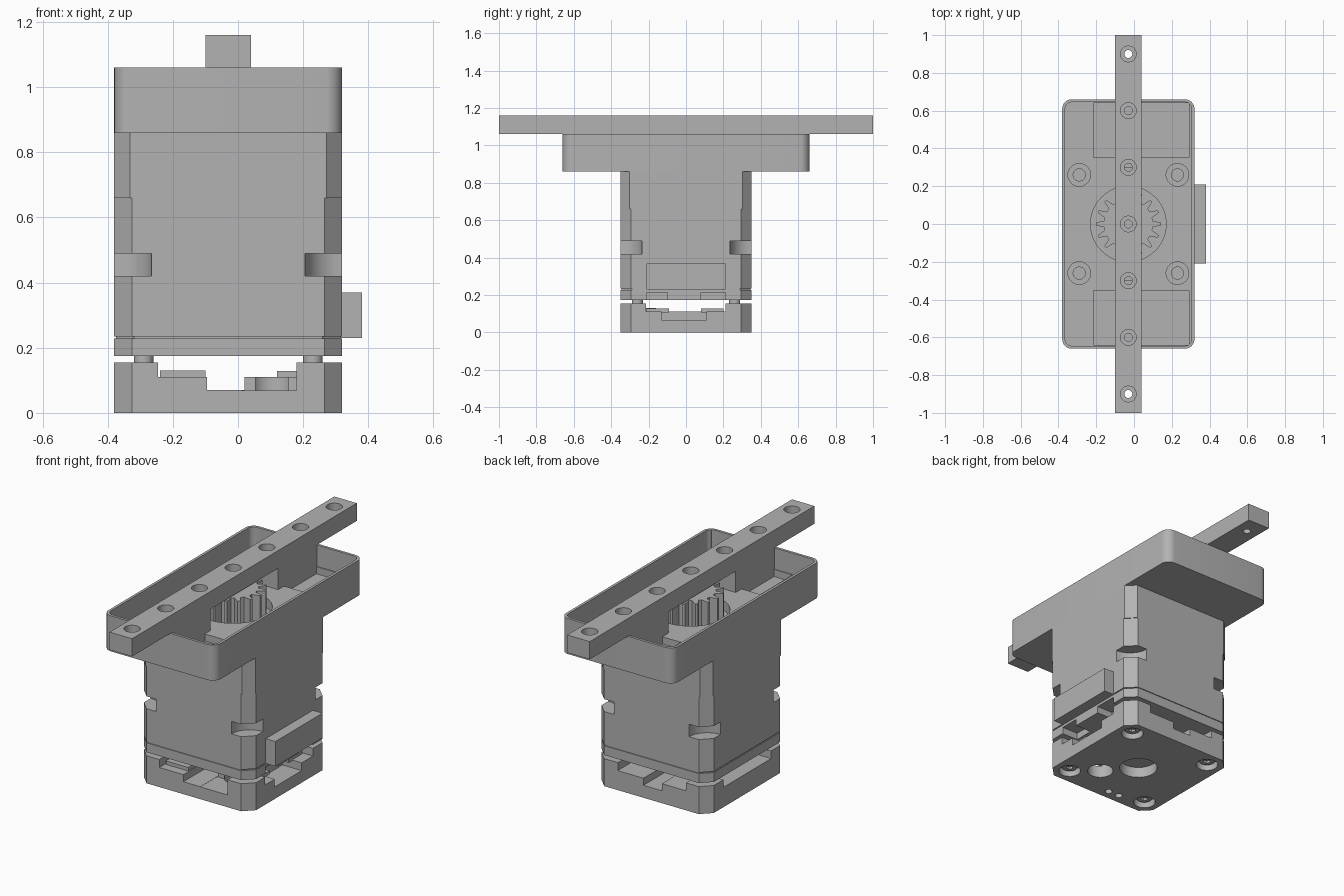
import bpy, bmesh, math
from mathutils import Matrix

cube = bpy.data.objects.get("Cube")
if cube:
    bpy.data.objects.remove(cube, do_unlink=True)

grey = bpy.data.materials.new("plain_grey")
grey.use_nodes = True
grey.diffuse_color = (0.45, 0.45, 0.45, 1)
grey.node_tree.nodes["Principled BSDF"].inputs["Base Color"].default_value = (0.45, 0.45, 0.45, 1)

CX = -0.03      # motor axis
HALF = 0.35     # half width of the motor
BOLT = 0.26     # bolt spacing from the axis
CORNERS = [(sx, sy) for sx in (-1, 1) for sy in (-1, 1)]


def make(name, bm):
    bmesh.ops.recalc_face_normals(bm, faces=bm.faces)
    mesh = bpy.data.meshes.new(name)
    bm.to_mesh(mesh)
    bm.free()
    mesh.materials.append(grey)
    ob = bpy.data.objects.new(name, mesh)
    bpy.context.collection.objects.link(ob)
    return ob


def prism(name, points, z0, z1):
    bm = bmesh.new()
    face = bm.faces.new([bm.verts.new((x, y, z0)) for x, y in points])
    top = bmesh.ops.extrude_face_region(bm, geom=[face])["geom"]
    for v in top:
        if isinstance(v, bmesh.types.BMVert):
            v.co.z = z1
    return make(name, bm)


def box(name, x0, x1, y0, y1, z0, z1):
    return prism(name, [(x0, y0), (x1, y0), (x1, y1), (x0, y1)], z0, z1)


def cyl(name, x, y, r, z0, z1, n=32):
    pts = [(x + r * math.cos(2 * math.pi * i / n), y + r * math.sin(2 * math.pi * i / n)) for i in range(n)]
    return prism(name, pts, z0, z1)


def rounded(name, hx, hy, r, z0, z1, steps=8):
    """Rectangle about the motor axis; one step gives chamfered corners."""
    pts = []
    for q, (sx, sy) in enumerate([(1, 1), (-1, 1), (-1, -1), (1, -1)]):
        for i in range(steps + 1):
            a = math.pi / 2 * (q + i / steps)
            pts.append((CX + sx * (hx - r) + r * math.cos(a), sy * (hy - r) + r * math.sin(a)))
    return prism(name, pts, z0, z1)


def cut(ob, *cutters):
    for c in cutters:
        mod = ob.modifiers.new("cut", "BOOLEAN")
        mod.operation = "DIFFERENCE"
        mod.solver = "EXACT"
        mod.object = c
        bpy.context.view_layer.objects.active = ob
        bpy.ops.object.modifier_apply(modifier=mod.name)
        bpy.data.objects.remove(c, do_unlink=True)
    return ob


def smooth(ob):
    bpy.ops.object.select_all(action="DESELECT")
    ob.select_set(True)
    bpy.context.view_layer.objects.active = ob
    bpy.ops.object.shade_smooth_by_angle(angle=math.radians(30))


# Motor body with chamfered corners and curved corner notches
lower = rounded("motor_lower_body", HALF, HALF, 0.055, 0.234, 0.66, 1)
for sx, sy in CORNERS:
    cut(lower, cyl("notch", CX + sx * HALF, sy * HALF, 0.115, 0.42, 0.49))
smooth(lower)
rounded("motor_upper_body", HALF, HALF, 0.049, 0.66, 0.86, 1)

# Lower motor plate, separated from the body by a fine groove
rounded("plate_groove", HALF - 0.005, HALF - 0.005, 0.055, 0.228, 0.234, 1)
plate = rounded("motor_end_plate", HALF, HALF, 0.055, 0.175, 0.228, 1)
cut(plate,
    box("slot", 0.22, 0.5, -0.21, -0.1, 0.1, 0.213),
    box("slot", 0.22, 0.5, 0.08, 0.21, 0.1, 0.213))

# Side connector
box("side_connector", 0.31, 0.38, -0.21, 0.21, 0.23, 0.37)

# Rear cap with side openings, bolt holes and cable holes
cap = rounded("rear_cap", HALF, HALF, 0.055, 0, 0.155, 1)
cut(cap,
    box("opening", -0.245, 0.18, -1, 1, 0.11, 0.3),
    box("opening", -1, 1, -0.215, 0.21, 0.112, 0.3),
    box("opening", -0.095, 0.02, -1, 1, 0.07, 0.3),
    box("opening", 0.01, 0.18, -1, -0.2, 0.069, 0.3),
    box("opening", 0.2, 1, -0.13, 0.11, 0.068, 0.3),
    cyl("axle_hole", CX, 0, 0.1, -0.1, 0.06),
    cyl("cable_hole", 0.105, -0.155, 0.068, -0.1, 0.3),
    cyl("pin_hole", -0.07, -0.295, 0.02, -0.1, 0.05, 16),
    cyl("pin_hole", -0.14, -0.295, 0.02, -0.1, 0.05, 16))
for sx, sy in CORNERS:
    cut(cap, cyl("bolt_hole", CX + sx * BOLT, sy * BOLT, 0.058, -0.1, 0.04))
smooth(cap)

# Board components resting in the cap
box("board_part_front", -0.24, -0.1, -0.3, -0.16, 0.108, 0.13)
for y in (-0.15, 0.14):
    box("board_part_side", 0.12, 0.26, y - 0.06, y + 0.06, 0.108, 0.128)

# Spacers and bolt ends between cap and motor
for sx, sy in CORNERS:
    x, y = CX + sx * BOLT, sy * BOLT
    smooth(cyl("spacer", x, y, 0.03, 0.15, 0.18))
    bolt = cyl("bolt_end", x, y, 0.04, 0.022, 0.045)
    smooth(cut(bolt, cyl("socket", x, y, 0.02, 0, 0.035, 6)))

# Gear tray: thin walls, stepped floor, round gear pit and bolt holes
tray = rounded("gear_tray", HALF, 0.66, 0.05, 0.86, 1.06)
cut(tray, rounded("cavity", HALF - 0.015, 0.645, 0.036, 0.94, 1.2))
for s in (-1, 1):
    y0, y1 = sorted((s * 0.353, s * 0.64))
    cut(tray, box("recess", -0.215, 0.29, y0, y1, 0.9, 1.2))
cut(tray, cyl("gear_pit", CX, 0, 0.2, 0.885, 1.2, 48))
for sx, sy in CORNERS:
    x, y = CX + sx * BOLT, sy * BOLT
    cut(tray, cyl("counterbore", x, y, 0.06, 0.9, 1.2), cyl("bolt_hole", x, y, 0.032, 0.87, 1.2))
smooth(tray)

# Guide ribs below the rack
for s in (-1, 1):
    y0, y1 = sorted((s * 0.3, s * 0.65))
    box("guide_rib", CX - 0.07, CX + 0.07, y0, y1, 0.89, 1.06)

# Pinion gear
TEETH = 16
outline = []
for t in range(TEETH):
    for offset, r in ((-0.32, 0.13), (-0.2, 0.152), (-0.1, 0.172), (0.1, 0.172), (0.2, 0.152), (0.32, 0.13)):
        a = 2 * math.pi * (t + offset) / TEETH
        outline.append((CX + r * math.cos(a), r * math.sin(a)))
prism("pinion_gear", outline, 0.88, 1.05)

# Long rack bar with counterbored holes
bar = box("rack_bar", CX - 0.07, CX + 0.07, -1, 1, 1.06, 1.16)
for i in range(-3, 4):
    y = i * 0.3
    cut(bar, cyl("counterbore", CX, y, 0.042, 1.11, 1.3, 24), cyl("hole", CX, y, 0.021, 1, 1.3, 24))
smooth(bar)
